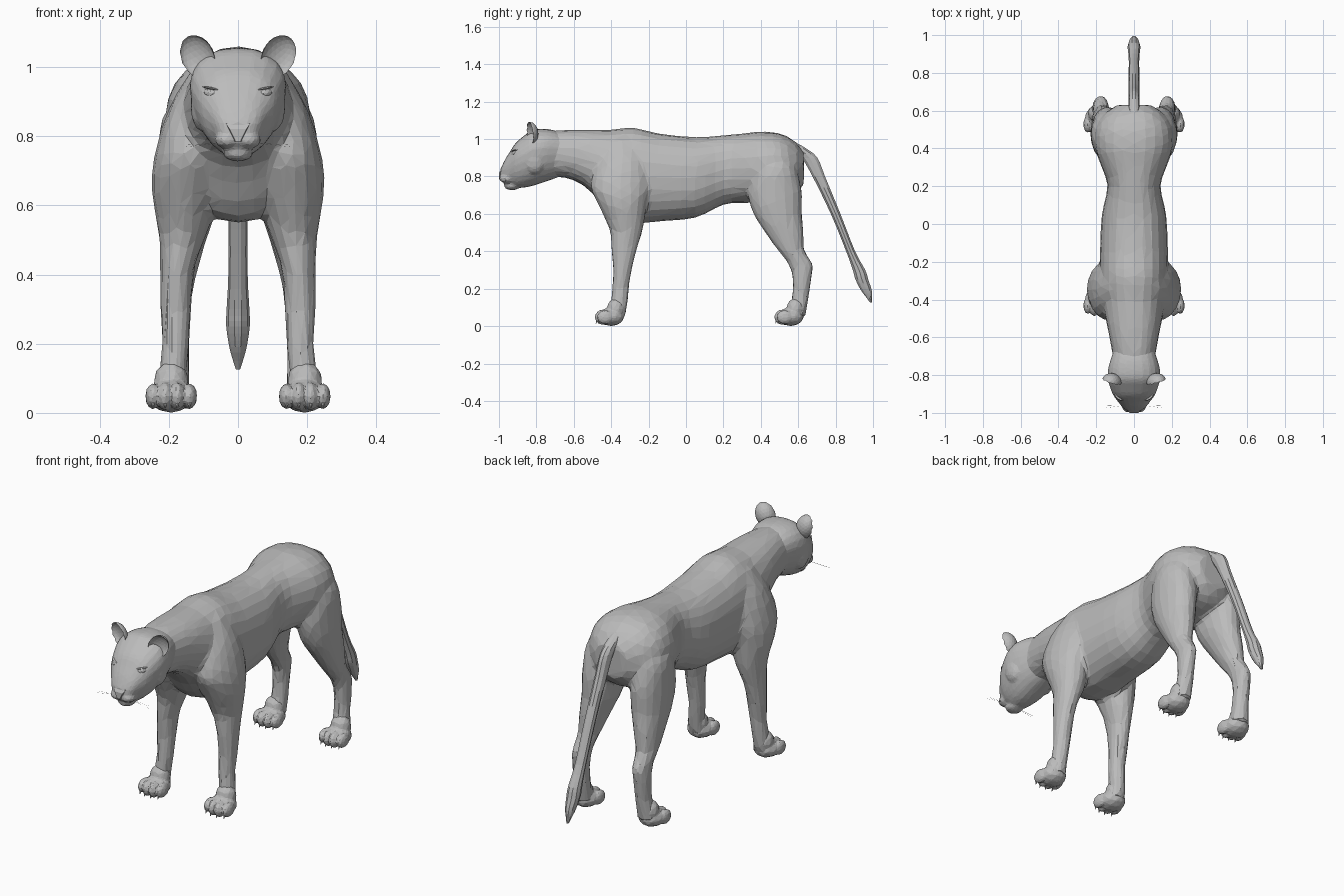
import bpy, bmesh, math
from mathutils import Matrix, Vector

cube = bpy.data.objects.get("Cube")
if cube:
    bpy.data.objects.remove(cube, do_unlink=True)

GREY = (0.5, 0.5, 0.5, 1.0)
mat = bpy.data.materials.new("plain grey")
mat.use_nodes = True
mat.diffuse_color = GREY
shader = next(n for n in mat.node_tree.nodes if n.type == 'BSDF_PRINCIPLED')
shader.inputs["Base Color"].default_value = GREY
shader.inputs["Roughness"].default_value = 0.8


def refine(rings, steps=3):
    """Run a smooth curve through the ring values."""
    last = len(rings) - 1
    for i in range(last):
        a, b, c, d = (rings[min(max(k, 0), last)] for k in range(i - 1, i + 3))
        for t in (s / steps for s in range(steps)):
            yield [q + t / 2 * (r - p + t * (2 * p - 5 * q + 4 * r - u + t * (3 * q - p - 3 * r + u)))
                   for p, q, r, u in zip(a, b, c, d)]
    yield rings[last]


def skin(bm, loops):
    """Bridge a series of equal point loops and cap both ends."""
    rows = [[bm.verts.new(p) for p in loop] for loop in loops]
    n = len(rows[0])
    for a, b in zip(rows, rows[1:]):
        for i in range(n):
            j = (i + 1) % n
            bm.faces.new((a[i], a[j], b[j], b[i]))
    bm.faces.new(rows[0])
    bm.faces.new(rows[-1])


def oval(n, power=1.0):
    for i in range(n):
        a = math.tau * i / n
        c, s = math.cos(a), math.sin(a)
        yield (math.copysign(abs(c) ** power, c), math.copysign(abs(s) ** power, s))


def trunk(bm, rings, egg=0.0, power=0.9, n=24):
    """Loft along y; each ring is y, bottom, top, half width."""
    skin(bm, [[(w * c * (1 + egg * s), y, (lo + hi) / 2 + s * (hi - lo) / 2)
               for c, s in oval(n, power)] for y, lo, hi, w in refine(rings)])


def limb(bm, rings, side=1, n=18):
    """Loft along z; each ring is z, x, y, x radius, y radius."""
    skin(bm, [[(side * (x + rx * c), y + ry * s, z) for c, s in oval(n)]
              for z, x, y, rx, ry in refine(rings)])


def ball(bm, at, size, detail=2, turn=None):
    m = Matrix.Translation(at) @ (turn or Matrix()) @ Matrix.Diagonal((*size, 1))
    return bmesh.ops.create_icosphere(bm, subdivisions=detail, radius=1, matrix=m)["verts"]


def finish(bm, name, voxel=0, keep=1.0, smooth=4):
    """Turn a bmesh into an object, fusing and faceting it if asked."""
    bmesh.ops.recalc_face_normals(bm, faces=bm.faces[:])
    mesh = bpy.data.meshes.new(name)
    bm.to_mesh(mesh)
    bm.free()
    ob = bpy.data.objects.new(name, mesh)
    bpy.context.scene.collection.objects.link(ob)
    if voxel:
        fuse = ob.modifiers.new("fuse", 'REMESH')
        fuse.mode, fuse.voxel_size = 'VOXEL', voxel
        relax = ob.modifiers.new("relax", 'SMOOTH')
        relax.factor, relax.iterations = 0.5, smooth
        facet = ob.modifiers.new("facet", 'DECIMATE')
        facet.ratio = keep
        bpy.context.view_layer.update()
        graph = bpy.context.evaluated_depsgraph_get()
        ob.data = bpy.data.meshes.new_from_object(ob.evaluated_get(graph))
        ob.modifiers.clear()
    ob.data.materials.clear()
    ob.data.materials.append(mat)
    ob.data.polygons.foreach_set("use_smooth", [False] * len(ob.data.polygons))


# Body: neck, chest, belly and rump, fused with the four legs
TORSO = [(-.86, .82, .98, .08), (-.78, .805, 1.03, .1), (-.7, .8, 1.045, .112),
         (-.6, .78, 1.05, .13),
         (-.5, .71, 1.05, .15), (-.4, .57, 1.05, .17), (-.28, .55, 1.06, .18),
         (-.15, .56, 1.03, .18), (.05, .58, 1.01, .17), (.2, .65, 1.02, .14),
         (.31, .66, 1.03, .175), (.4, .66, 1.04, .205), (.5, .67, 1.03, .205),
         (.58, .7, .99, .16), (.63, .76, .93, .09)]
FRONT_LEG = [(1, .08, -.33, .05, .07), (.88, .12, -.34, .08, .13),
             (.75, .14, -.35, .1, .16), (.65, .15, -.34, .1, .13),
             (.52, .16, -.32, .07, .09), (.42, .175, -.33, .05, .07),
             (.3, .18, -.34, .045, .05), (.2, .18, -.35, .04, .045),
             (.1, .19, -.36, .04, .045), (.04, .19, -.38, .05, .05)]
HIND_LEG = [(.95, .09, .48, .06, .08), (.85, .13, .475, .09, .115),
            (.72, .14, .475, .09, .145), (.6, .145, .49, .085, .13),
            (.49, .16, .53, .065, .1), (.4, .17, .565, .05, .07),
            (.33, .175, .613, .042, .065), (.25, .18, .62, .04, .05),
            (.15, .18, .61, .04, .045), (.05, .19, .59, .05, .05)]
bm = bmesh.new()
trunk(bm, TORSO)
for side in (1, -1):
    limb(bm, FRONT_LEG, side)
    limb(bm, HIND_LEG, side)
finish(bm, "body", 0.012, 0.045, 5)

# Head: skull and muzzle with cheeks, lips and chin
SKULL = [(-.62, .82, 1.01, .09), (-.7, .79, 1.045, .115), (-.76, .77, 1.055, .132),
         (-.82, .75, 1.05, .135), (-.87, .74, 1.015, .122), (-.91, .74, .98, .105),
         (-.94, .75, .935, .083), (-.965, .755, .895, .065), (-.98, .77, .865, .05),
         (-.992, .785, .84, .03)]
bm = bmesh.new()
trunk(bm, SKULL, egg=0.2)
ball(bm, (0, -.93, .75), (.045, .045, .024))
for side in (1, -1):
    ball(bm, (side * .03, -.955, .79), (.038, .045, .028))
    ball(bm, (side * .1, -.81, .885), (.038, .06, .075))
finish(bm, "head", 0.008, 0.12, 3)

# Nose: a wedge, wide at the top, over the split of the lip
bm = bmesh.new()
skin(bm, [[(-w, y, top), (w, y, top), (w * .3, y, .785), (-w * .3, y, .785)]
          for y, w, top in ((-.95, .036, .85), (-.99, .034, .835), (-1, .024, .82))])
finish(bm, "nose")

# Tail with a tapered tuft
bm = bmesh.new()
limb(bm, [(.98, 0, .56, .02, .03), (.95, 0, .6, .028, .045), (.9, 0, .66, .028, .045),
          (.8, 0, .71, .028, .035), (.6, 0, .8, .028, .027), (.4, 0, .88, .028, .025),
          (.3, 0, .925, .033, .035), (.25, 0, .94, .034, .036), (.19, 0, .965, .025, .03),
          (.15, 0, .98, .014, .014), (.125, 0, .99, .006, .006)], n=10)
finish(bm, "tail")

for side, label in ((1, "left"), (-1, "right")):
    # Ear: an oval dish, its front pushed in to form a cup
    bm = bmesh.new()
    ear = ball(bm, (0, 0, 0), (.05, .045, .064), 3)
    for v in ear:
        if v.co.y < 0:
            v.co.y *= -0.6
    bm.transform(Matrix.Translation((side * .118, -.835, 1.03))
                 @ Matrix.Rotation(side * math.radians(24), 4, 'Y')
                 @ Matrix.Rotation(side * math.radians(20), 4, 'Z'))
    finish(bm, label + "_ear")

    # Eye: a slanted almond between two slim lids
    bm = bmesh.new()
    slant = Matrix.Rotation(side * -0.2, 4, 'Y') @ Matrix.Rotation(side * 0.6, 4, 'Z')
    ball(bm, (side * .078, -.915, .924), (.024, .016, .014), 2, slant)
    for lift in (.014, -.014):
        ball(bm, (side * .078, -.915, .924 + lift), (.028, .015, .004), 2, slant)
    finish(bm, label + "_eye")

    # Whiskers: hair-thin tapered rods
    bm = bmesh.new()
    for k in range(2):
        root = Vector((side * .05, -.96, .78))
        tip = Vector((side * .16, -.975 + k * .012, .768 + k * .006))
        way = (tip - root).to_track_quat('Z', 'Y').to_matrix().to_4x4()
        bmesh.ops.create_cone(bm, segments=3, radius1=.0006, radius2=.0002,
                              depth=(tip - root).length, cap_ends=True,
                              matrix=Matrix.Translation((root + tip) / 2) @ way)
    finish(bm, label + "_whiskers")

    # Paws: pad, ankle and four toes fused together, with separate claws
    for end, y in (("front", -.41), ("hind", .55)):
        bm, claws = bmesh.new(), bmesh.new()
        x = side * .193
        ball(bm, (x, y + .01, .05), (.068, .07, .05))
        ball(bm, (x, y + .035, .09), (.052, .05, .06))
        for k in range(4):
            out = k - 1.5
            tx, ty = x + out * .035, y - .04 + abs(out) * .012
            ball(bm, (tx, ty, .048), (.023, .045, .044 - abs(out) * .004))
            hook = Matrix.Translation((tx, ty - .034, .022)) @ Matrix.Rotation(2.7, 4, 'X')
            bmesh.ops.create_cone(claws, segments=5, radius1=.006, radius2=.001,
                                  depth=.018, cap_ends=True, matrix=hook)
        finish(bm, f"{end}_{label}_paw", 0.006, 0.15, 3)
        finish(claws, f"{end}_{label}_claws")
